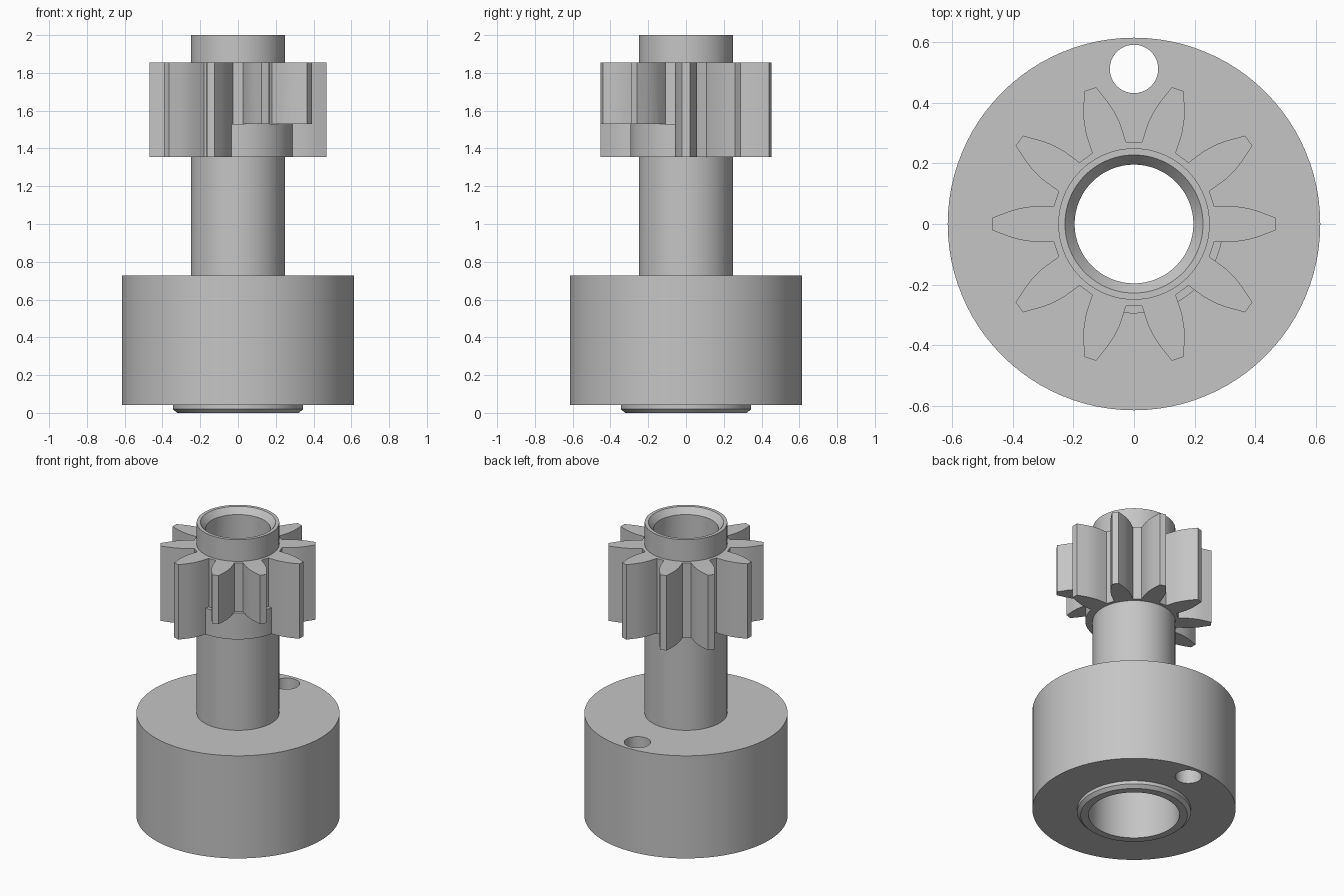
import bpy, bmesh
from math import sin, cos, pi, radians

cube = bpy.data.objects.get("Cube")
if cube:
    bpy.data.objects.remove(cube, do_unlink=True)

steel = bpy.data.materials.new("grey_steel")
steel.use_nodes = True
GREY = (0.56, 0.56, 0.56, 1)
steel.diffuse_color = GREY
steel.node_tree.nodes["Principled BSDF"].inputs["Base Color"].default_value = GREY


def make_object(name, bm):
    bmesh.ops.recalc_face_normals(bm, faces=bm.faces)
    mesh = bpy.data.meshes.new(name)
    bm.to_mesh(mesh)
    bm.free()
    mesh.materials.append(steel)
    obj = bpy.data.objects.new(name, mesh)
    bpy.context.collection.objects.link(obj)
    return obj


def select(obj):
    bpy.ops.object.select_all(action='DESELECT')
    obj.select_set(True)
    bpy.context.view_layer.objects.active = obj


def smooth(obj):
    select(obj)
    bpy.ops.object.shade_smooth_by_angle(angle=radians(25))


def cut(obj, cutter):
    mod = obj.modifiers.new("cut", 'BOOLEAN')
    mod.operation, mod.solver, mod.object = 'DIFFERENCE', 'EXACT', cutter
    select(obj)
    bpy.ops.object.modifier_apply(modifier=mod.name)
    bpy.data.objects.remove(cutter, do_unlink=True)


def lathe(name, profile, steps=96):
    """Spin a closed (radius, height) profile around z."""
    bm = bmesh.new()
    rings = [[bm.verts.new((r * cos(2 * pi * i / steps), r * sin(2 * pi * i / steps), z))
              for r, z in profile] for i in range(steps)]
    n = len(profile)
    for i in range(steps):
        a, b = rings[i], rings[(i + 1) % steps]
        for j in range(n):
            k = (j + 1) % n
            bm.faces.new((a[j], b[j], b[k], a[k]))
    return make_object(name, bm)


def prism(name, loops, z0, z1):
    """Extrude an outline, with optional inner loops as holes."""
    bm = bmesh.new()
    edges = []
    for loop in loops:
        vs = [bm.verts.new((x, y, z0)) for x, y in loop]
        edges += [bm.edges.new((vs[i - 1], vs[i])) for i in range(len(vs))]
    bmesh.ops.triangle_fill(bm, edges=edges, use_beauty=True)
    ext = bmesh.ops.extrude_face_region(bm, geom=bm.faces[:], use_keep_orig=True)
    top = [g for g in ext["geom"] if isinstance(g, bmesh.types.BMVert)]
    bmesh.ops.translate(bm, verts=top, vec=(0, 0, z1 - z0))
    return make_object(name, bm)


def arc(r, start, end, n, cx=0, cy=0):
    return [(cx + r * cos(radians(start + (end - start) * i / n)),
             cy + r * sin(radians(start + (end - start) * i / n))) for i in range(n + 1)]


# Hollow shaft, flywheel drum and chamfered bottom boss in one turned body
body = lathe("shaft_and_drum", [
    (0.275, 0), (0.323, 0), (0.344, 0.02), (0.344, 0.042), (0.615, 0.042),
    (0.615, 0.727), (0.25, 0.727), (0.25, 2), (0.228, 2), (0.196, 1.96),
    (0.196, 0.66), (0.275, 0.56)])

# Round hole through the drum near its rear rim
cut(body, prism("hole_cutter", [arc(0.08, 0, 350, 35, 0, 0.512)], -0.1, 0.9))
smooth(body)

# Ten-tooth pinion
GEAR_BOTTOM, GEAR_TOP, STEP = 1.355, 1.855, 1.53
flank = [(0.265, 0.0587), (0.33, 0.059), (0.375, 0.0525), (0.41, 0.0426), (0.468, 0.0205)]
tooth = [(x, -y) for x, y in flank] + flank[::-1]
outline = []
for i in range(10):
    c, s = cos(i * pi / 5), sin(i * pi / 5)
    outline += [(x * c - y * s, x * s + y * c) for x, y in tooth]
pinion = prism("pinion", [outline, arc(0.235, 0, 354, 59)], GEAR_BOTTOM, GEAR_TOP)

# Two teeth are relieved along their lower part
sector = arc(0.28, -14, -94, 20) + arc(0.6, -94, -14, 20)
cut(pinion, prism("relief_cutter", [sector], GEAR_BOTTOM - 0.1, STEP))
smooth(pinion)

# Rounded land left under the relieved teeth
land = prism("relief_land", [arc(0.295, -11, -97, 20) + arc(0.24, -97, -11, 20)],
             GEAR_BOTTOM, STEP)
smooth(land)
